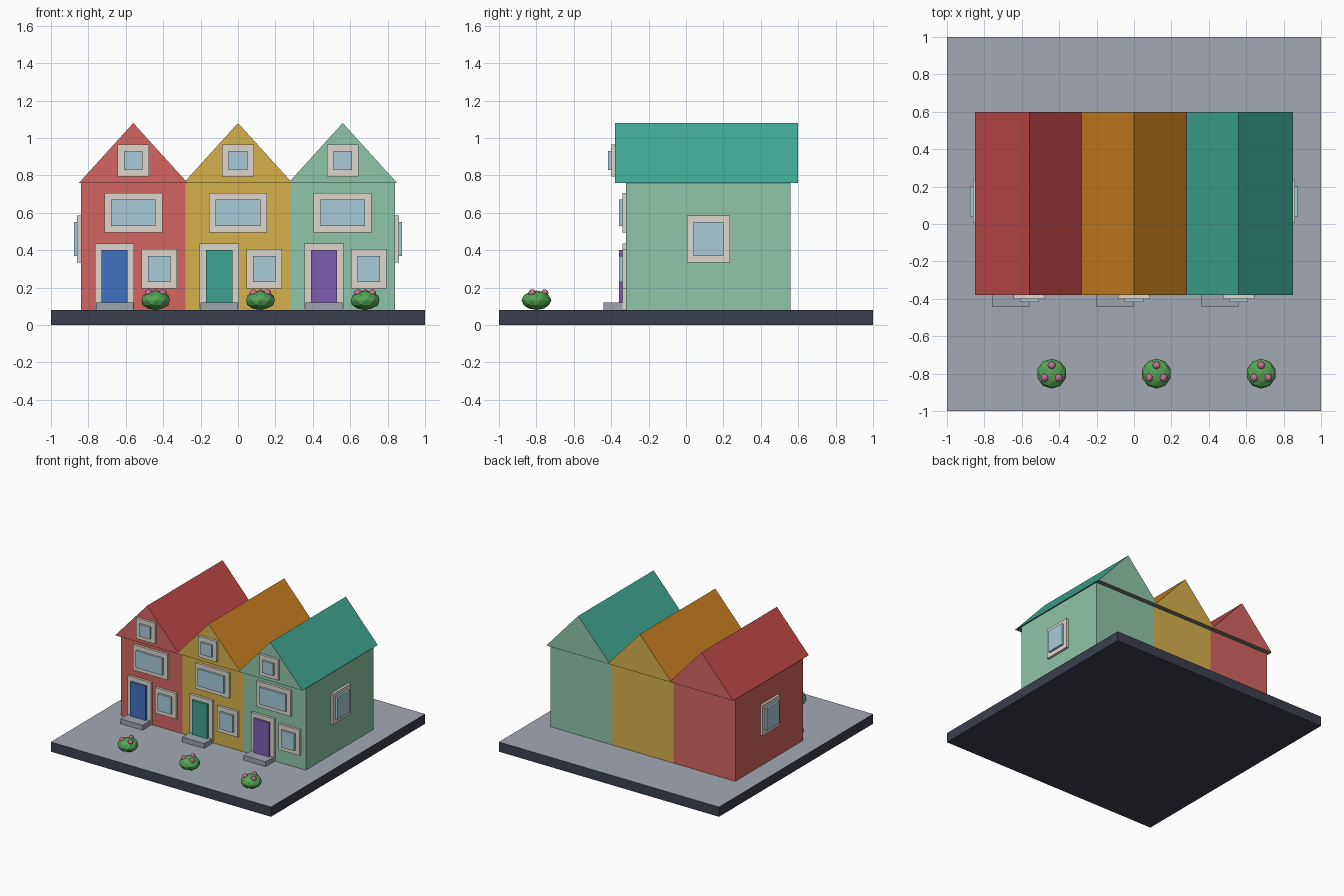
import bpy, bmesh, math
from mathutils import Vector

if "Cube" in bpy.data.objects:
    bpy.data.objects.remove(bpy.data.objects["Cube"])


def material(name, rgb):
    # picture colours are sRGB; diffuse_color is linear
    m = bpy.data.materials.new(name)
    m.diffuse_color = [((c + 0.055) / 1.055) ** 2.4 for c in rgb] + [1]
    m.use_nodes = True
    m.node_tree.nodes["Principled BSDF"].inputs["Base Color"].default_value = m.diffuse_color
    return m


def make(name, bm, mats):
    bmesh.ops.recalc_face_normals(bm, faces=bm.faces)
    me = bpy.data.meshes.new(name)
    bm.to_mesh(me)
    bm.free()
    for m in mats:
        me.materials.append(m)
    ob = bpy.data.objects.new(name, me)
    bpy.context.collection.objects.link(ob)
    return ob


def box(name, lo, hi, mat, top=None):
    bm = bmesh.new()
    bmesh.ops.create_cube(bm, size=1)
    for v in bm.verts:
        v.co = [(a + b) / 2 + c * (b - a) for a, b, c in zip(lo, hi, v.co)]
    ob = make(name, bm, [mat] + ([top] if top else []))
    if top:
        for p in ob.data.polygons:
            p.material_index = int(p.normal.z > 0.5)
    return ob


def ball(name, centre, r, squash, mat, subdiv):
    bm = bmesh.new()
    bmesh.ops.create_icosphere(bm, subdivisions=subdiv, radius=r)
    for v in bm.verts:
        v.co = Vector((v.co.x, v.co.y, v.co.z * squash)) + Vector(centre)
    return make(name, bm, [mat])


trim = material("trim", (0.87, 0.84, 0.80))
glass = material("glass", (0.66, 0.80, 0.85))
dark = material("base_side", (0.23, 0.25, 0.30))
paving = material("paving", (0.64, 0.66, 0.70))
stone = material("step_stone", (0.62, 0.64, 0.68))
soffit = material("roof_underside", (0.50, 0.46, 0.40))
leaf = material("leaf", (0.33, 0.64, 0.33))
petal = material("petal", (0.83, 0.48, 0.63))

M = 0.035  # trim margin around each opening


def opening(name, x, z, w, h, y, mat):
    """Trim panel with a raised pane on a front wall at depth y."""
    for part, k, d, m in (("frame", M, 0.02, trim), ("pane", 0, 0.037, mat)):
        box(f"{name}_{part}", (x - w / 2 - k, y - d, z - h / 2 - k),
            (x + w / 2 + k, y + 0.01, z + h / 2 + k), m)


def side_window(name, s):
    """Window on an outer end wall, s is the side sign."""
    for part, k, d, m in (("frame", M, 0.02, trim), ("pane", 0, 0.037, glass)):
        xs = sorted((s * 0.83, s * (0.84 + d)))
        box(f"{name}_{part}", (xs[0], 0.04 - k, 0.37 - k), (xs[1], 0.20 + k, 0.55 + k), m)


def roof(name, x, wall, cover):
    """Gabled prism: wall-coloured ends, coloured slopes, plain underside."""
    bm = bmesh.new()
    tri = [bm.verts.new((x + dx, -0.38, z)) for dx, z in ((-0.29, 0.76), (0.29, 0.76), (0, 1.08))]
    ext = bmesh.ops.extrude_face_region(bm, geom=[bm.faces.new(tri)])
    bmesh.ops.translate(bm, vec=(0, 0.98, 0),
                        verts=[g for g in ext["geom"] if isinstance(g, bmesh.types.BMVert)])
    # close the front gable if the extrusion moved it
    bmesh.ops.holes_fill(bm, edges=[e for e in bm.edges if e.is_boundary], sides=3)
    ob = make(name, bm, [wall, cover, soffit])
    for p in ob.data.polygons:
        p.material_index = 0 if abs(p.normal.y) > 0.5 else (1 if p.normal.z > 0 else 2)


# Base slab
box("base", (-1, -1, 0), (1, 1, 0.08), dark, paving)

# Three terraced houses: wall, roof and door colours
houses = [
    ("left", -0.56, (0.83, 0.40, 0.38), (0.76, 0.29, 0.28), (0.25, 0.45, 0.76)),
    ("middle", 0.0, (0.84, 0.69, 0.30), (0.80, 0.51, 0.13), (0.24, 0.64, 0.56)),
    ("right", 0.56, (0.56, 0.77, 0.66), (0.25, 0.66, 0.58), (0.49, 0.37, 0.70)),
]
for n, x, wall_c, roof_c, door_c in houses:
    wall = material(n + "_wall", wall_c)
    box(n + "_walls", (x - 0.28, -0.32, 0.08), (x + 0.28, 0.56, 0.76), wall)
    roof(n + "_roof", x, wall, material(n + "_roof", roof_c))

    # Door, step and front windows
    opening(n + "_door", x - 0.10, 0.26, 0.14, 0.28, -0.32, material(n + "_door", door_c))
    box(n + "_step", (x - 0.20, -0.44, 0.08), (x, -0.32, 0.12), stone)
    opening(n + "_lower_window", x + 0.14, 0.30, 0.12, 0.14, -0.32, glass)
    opening(n + "_upper_window", x, 0.60, 0.24, 0.14, -0.32, glass)
    opening(n + "_attic_window", x, 0.88, 0.10, 0.10, -0.38, glass)

    # Flowering bush
    bx, by = x + 0.12, -0.80
    ball(n + "_bush", (bx, by, 0.132), 0.08, 0.65, leaf, 2)
    for i in range(3):
        a = math.radians(90 + 120 * i)
        ball(f"{n}_flower_{i}", (bx + 0.044 * math.cos(a), by + 0.044 * math.sin(a), 0.17),
             0.021, 1, petal, 2)

# End wall windows
for n, s in (("left", -1), ("right", 1)):
    side_window(n + "_side_window", s)
